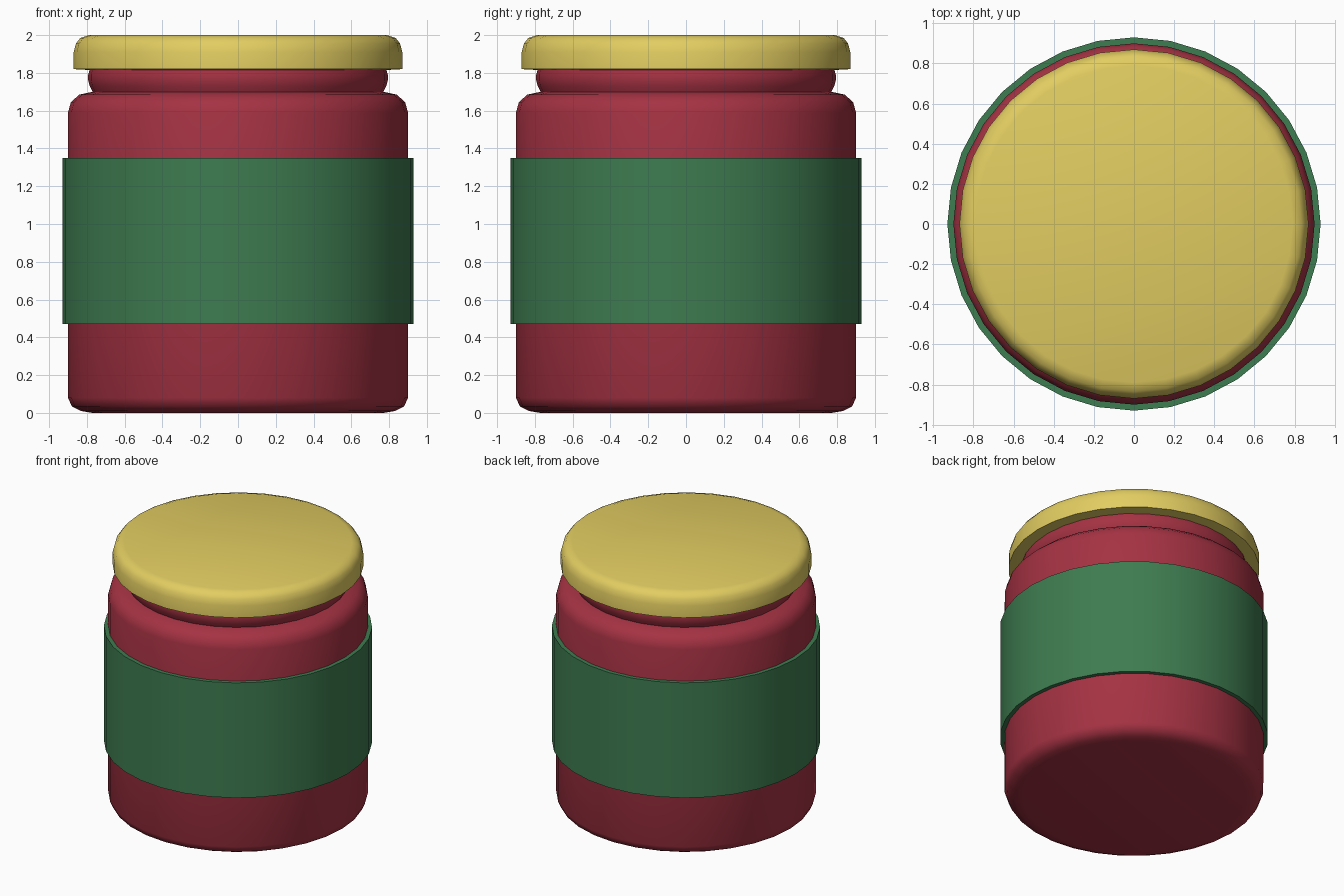
import bpy, bmesh, math

if "Cube" in bpy.data.objects:
    bpy.data.objects.remove(bpy.data.objects["Cube"])

SIDES = 32


def material(name, rgb):
    m = bpy.data.materials.new(name)
    m.diffuse_color = (*rgb, 1)
    m.use_nodes = True
    m.node_tree.nodes["Principled BSDF"].inputs["Base Color"].default_value = m.diffuse_color
    return m


def lathe(name, profile, mat, closed=False, angle=40):
    """Spin an (r, z) profile round z; closed joins last ring to first, else ends are capped."""
    bm = bmesh.new()
    rings = [[bm.verts.new((r * math.cos(math.tau * i / SIDES),
                            r * math.sin(math.tau * i / SIDES), z))
              for i in range(SIDES)] for r, z in profile]
    pairs = list(zip(rings, rings[1:]))
    if closed:
        pairs.append((rings[-1], rings[0]))
    else:
        bm.faces.new(rings[0][::-1])
        bm.faces.new(rings[-1])
    for a, b in pairs:
        for i in range(SIDES):
            j = (i + 1) % SIDES
            bm.faces.new((a[i], a[j], b[j], b[i]))
    bmesh.ops.recalc_face_normals(bm, faces=bm.faces)
    me = bpy.data.meshes.new(name)
    bm.to_mesh(me)
    bm.free()
    me.materials.append(mat)
    ob = bpy.data.objects.new(name, me)
    bpy.context.collection.objects.link(ob)
    bpy.ops.object.select_all(action='DESELECT')
    ob.select_set(True)
    bpy.context.view_layer.objects.active = ob
    bpy.ops.object.shade_smooth_by_angle(angle=math.radians(angle))
    return ob


red = material("jar red", (0.376, 0.032, 0.056))
green = material("label green", (0.048, 0.200, 0.080))
yellow = material("lid yellow", (0.76, 0.61, 0.12))

# Jar body with rounded foot and shoulder, then the bulging neck
lathe("jar_body", [(0.77, 0), (0.83, 0.01), (0.88, 0.035), (0.90, 0.08),
                   (0.90, 1.59), (0.885, 1.645), (0.84, 1.685), (0.77, 1.70),
                   (0.785, 1.73), (0.793, 1.76), (0.793, 1.79), (0.785, 1.82)], red)

# Wrap-around label band
lathe("label", [(0.89, 0.47), (0.93, 0.47), (0.93, 1.35), (0.89, 1.35)], green, closed=True)

# Lid with rounded top edge
lathe("lid", [(0.78, 1.815), (0.87, 1.82), (0.87, 1.91), (0.858, 1.955),
              (0.835, 1.985), (0.79, 2.0)], yellow)
